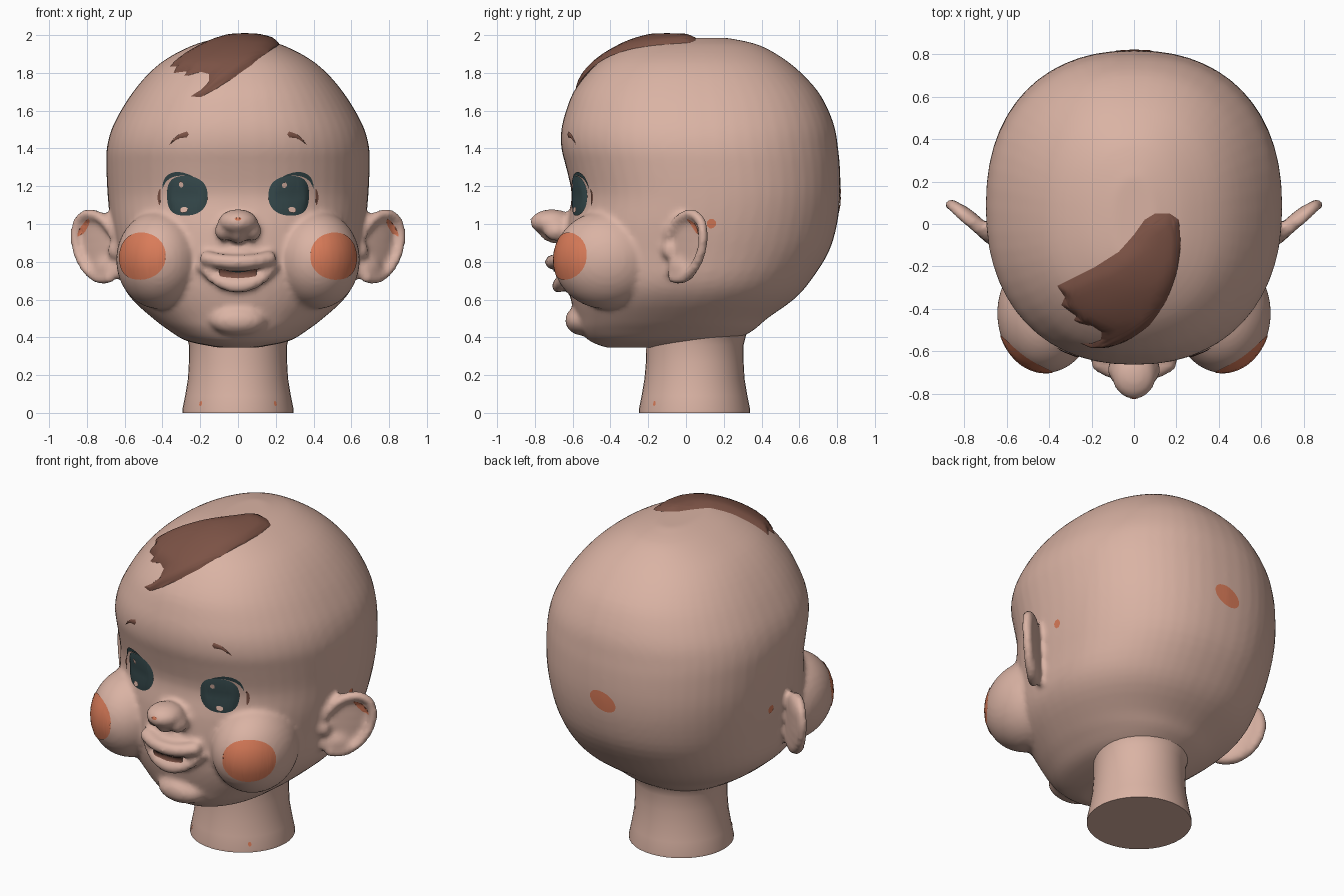
import bpy, bmesh, math
from mathutils import Vector, Matrix
from mathutils.bvhtree import BVHTree
from mathutils.kdtree import KDTree

if "Cube" in bpy.data.objects:
    bpy.data.objects.remove(bpy.data.objects["Cube"])


def material(name, rgb):
    m = bpy.data.materials.new(name)
    m.diffuse_color = (*rgb, 1)
    m.use_nodes = True
    m.node_tree.nodes["Principled BSDF"].inputs["Base Color"].default_value = m.diffuse_color
    return m


SKIN = material("skin", (.70, .45, .37))
BLUSH = material("orange_blush", (.70, .20, .10))
BROWN = material("hair_brown", (.20, .085, .06))
TEAL = material("eye_dark_teal", (.035, .065, .07))


def make_object(name, bm, mat):
    me = bpy.data.meshes.new(name)
    bm.to_mesh(me)
    bm.free()
    me.materials.append(mat)
    me.polygons.foreach_set("use_smooth", [len(p.vertices) <= 4 for p in me.polygons])
    ob = bpy.data.objects.new(name, me)
    bpy.context.collection.objects.link(ob)
    return ob


def catmull(rows, n):
    out = []
    for i in range(len(rows) - 1):
        p = [rows[max(0, min(len(rows) - 1, i + k))] for k in (-1, 0, 1, 2)]
        for j in range(n):
            t = j / n
            out.append([.5 * (2 * b + (c - a) * t + (2 * a - 5 * b + 4 * c - d) * t * t
                              + (3 * b - a - 3 * c + d) * t ** 3) for a, b, c, d in zip(*p)])
    return out + [list(rows[-1])]


def loft(bm, rows, sides, e):
    # rows: z, half width, front y, back y; superellipse sections
    rings = []
    for z, w, f, b in rows:
        cy, ry, ring = (f + b) / 2, (b - f) / 2, []
        for k in range(sides):
            a = math.tau * k / sides
            c, s = math.cos(a), math.sin(a)
            ring.append(bm.verts.new((w * math.copysign(abs(c) ** (2 / e), c),
                                      cy + ry * math.copysign(abs(s) ** (2 / e), s), z)))
        rings.append(ring)
    for r, q in zip(rings, rings[1:]):
        for k in range(sides):
            j = (k + 1) % sides
            bm.faces.new((r[k], r[j], q[j], q[k]))
    bm.faces.new(rings[0][::-1])
    bm.faces.new(rings[-1])


def blob(bm, c, r, rot=None, seg=14):
    m = Matrix.Translation(c) @ (rot or Matrix()) @ Matrix.Diagonal((*r, 1))
    bmesh.ops.create_uvsphere(bm, u_segments=seg, v_segments=seg * 2 // 3, radius=1, matrix=m)


# Skull and jaw
bm = bmesh.new()
loft(bm, catmull([
    (.345, .10, -.42, .10), (.38, .27, -.51, .25), (.44, .37, -.56, .36),
    (.50, .45, -.58, .43), (.60, .56, -.61, .57), (.70, .62, -.63, .66),
    (.85, .65, -.64, .755), (1.0, .675, -.63, .80), (1.15, .69, -.605, .817),
    (1.3, .697, -.635, .815), (1.4, .695, -.66, .805), (1.5, .67, -.66, .79),
    (1.6, .62, -.635, .755), (1.7, .555, -.595, .70), (1.8, .47, -.52, .61),
    (1.88, .37, -.43, .51), (1.95, .23, -.30, .38), (1.985, .10, -.18, .22)], 3), 56, 2.25)

# Nose, muzzle, lips and chin
blob(bm, (0, -.71, 1.01), (.105, .115, .068), seg=24)
blob(bm, (0, -.68, .95), (.045, .095, .055), seg=18)
blob(bm, (0, -.50, .78), (.21, .185, .16), seg=30)
blob(bm, (0, -.55, .49), (.15, .09, .08), seg=24)
for i in range(-6, 7):
    t = i / 6
    blob(bm, (.16 * t, -.705 + .05 * t * t, .798 + .02 * t * t), (.045, .045, .04))
    r = .038 * (1 - .4 * t * t)
    blob(bm, (.19 * t, -.675 + .045 * t * t, .672 + .10 * t * t), (r * 1.2, r, r))

# Cheeks, nostril wings and ears
for s in (1, -1):
    blob(bm, (s * .415, -.42, .81), (.23, .282, .26), seg=36)
    blob(bm, (s * .075, -.685, .965), (.048, .07, .055), seg=18)
    D, W = Vector((s * .75, .66, 0)), Vector((s * .66, -.75, 0))
    Z, C = Vector((0, 0, 1)), Vector((s * .74, 0, .88))
    rot = Matrix((D, W * -s, Z)).transposed().to_4x4()

    def ear(u, v, w=0):
        return C + D * (u + .28 * v) + Z * v + W * w

    for v in (-.1, -.05, 0, .05, .1):
        blob(bm, ear(-.01, v, -.012), (.135 - .2 * abs(v), .022, .09), rot, 20)
    for k in range(27):
        a = math.radians(-110 + 270 * k / 26)
        blob(bm, ear(.145 * math.cos(a), .173 * math.sin(a), .012), (.028, .03, .028), rot, 12)
    blob(bm, ear(-.02, -.125, .005), (.08, .032, .065), rot, 18)
    blob(bm, ear(-.12, -.02, .01), (.04, .035, .05), rot)

head = make_object("head", bm, SKIN)
mod = head.modifiers.new("fuse", 'REMESH')
mod.mode, mod.voxel_size = 'VOXEL', .017
mod = head.modifiers.new("soften", 'SMOOTH')
mod.factor, mod.iterations = .5, 4
fused = bpy.data.meshes.new_from_object(
    head.evaluated_get(bpy.context.evaluated_depsgraph_get()))
head.modifiers.clear()
head.data = fused
if not fused.materials:
    fused.materials.append(SKIN)
fused.polygons.foreach_set("use_smooth", [True] * len(fused.polygons))

# Neck
bm = bmesh.new()
loft(bm, [(0, .295, -.25, .34), (.015, .295, -.25, .34), (.09, .28, -.235, .325),
          (.18, .265, -.22, .31), (.27, .26, -.212, .305), (.36, .26, -.21, .305),
          (.42, .275, -.21, .32), (.48, .30, -.2, .37), (.6, .3, -.2, .38)], 40, 2)
neck = make_object("neck", bm, SKIN)


def tree(ob):
    return BVHTree.FromPolygons([v.co.copy() for v in ob.data.vertices],
                                [tuple(p.vertices) for p in ob.data.polygons])


HEAD, NECK = tree(head), tree(neck)


def decal(name, pts, mat, off=.004, puff=0, fade=.04, on=HEAD, cuts=4):
    # thin plate: fill an outline, then wrap it on the skin
    bm = bmesh.new()
    f = bm.faces.new([bm.verts.new(p) for p in pts])
    bmesh.ops.triangulate(bm, faces=[f], quad_method='FIXED', ngon_method='EAR_CLIP')
    bmesh.ops.subdivide_edges(bm, edges=bm.edges[:], cuts=cuts, use_grid_fill=True)
    rim = [v.co.copy() for v in bm.verts if v.is_boundary]
    kd = KDTree(len(rim))
    for i, p in enumerate(rim):
        kd.insert(p, i)
    kd.balance()
    normals = {}
    for v in bm.verts:
        d = min(1, kd.find(v.co)[2] / fade)
        co, n, _, _ = on.find_nearest(v.co)
        v.co = co + n * (off + puff * math.sin(d * math.pi / 2))
        normals[v] = n.copy()
    bm.normal_update()
    if sum(f.normal.dot(normals[f.verts[0]]) * f.calc_area() for f in bm.faces) < 0:
        bmesh.ops.reverse_faces(bm, faces=bm.faces[:])
    return make_object(name, bm, mat)


def oval(c, u, v, n=28, e=2.0):
    c, u, v, out = Vector(c), Vector(u), Vector(v), []
    for k in range(n):
        a = math.tau * (k + .5) / n
        x, y = math.cos(a), math.sin(a)
        out.append(c + u * math.copysign(abs(x) ** (2 / e), x)
                   + v * math.copysign(abs(y) ** (2 / e), y))
    return out


def arc(s, a0, a1, y):
    # tapered band around the upper outer side of the eye
    out = []
    for grow, order in ((.012, range(11)), (-.006, range(10, -1, -1))):
        for i in order:
            a = math.radians(a0 + (a1 - a0) * i / 10)
            g = grow * (.3 + math.sin(math.pi * i / 10))
            out.append((s * (.285 + (.152 + g) * math.cos(a)), y, 1.135 + (.132 + g) * math.sin(a)))
    return out


# Painted face details, both sides
for s, side in ((1, "left"), (-1, "right")):
    decal(side + "_eye", oval((s * .275, -.575, 1.15), (.113, s * .03, 0), (0, 0, .107), 32, 2.3),
          TEAL, .004, .012)
    gx = .24 if s > 0 else -.30
    decal(side + "_eye_glint", oval((gx, -.58, 1.21), (.014, 0, 0), (0, 0, .017), 12), SKIN, .021)
    decal(side + "_eye_glint_low", oval((s * .283, -.58, 1.073), (.024, 0, 0), (0, 0, .016), 12),
          SKIN, .021)
    decal(side + "_lash", arc(s, 20, 112, -.56), TEAL, .005, cuts=2)
    decal(side + "_lash_tip", arc(s, -14, 20, -.53), BROWN, .005, cuts=2)
    decal(side + "_brow", [(s * x, -.62, z) for x, z in (
        (.39, 1.415), (.355, 1.452), (.315, 1.478), (.27, 1.49), (.258, 1.475),
        (.27, 1.458), (.315, 1.455), (.355, 1.437))], BROWN, .004, .004, .01)
    decal(side + "_cheek_blush", oval((s * .51, -.63, .835), (s * .132, .10, 0), (0, 0, .122), 32, 2.2),
          BLUSH)
    decal(side + "_ear_blush", oval((s * .815, .04, .985), (s * .030, .022, -.025),
                                    (s * -.02, -.015, .045), 16), BLUSH)
    decal(side + "_ear_back_spot", oval((s * .69, .135, 1.0), (0, .025, 0), (0, 0, .027), 8), BLUSH)
    decal(side + "_neck_spot", oval((s * .2, -.17, .05), (.013, 0, 0), (0, 0, .015), 8), BLUSH,
          .003, on=NECK)

# Small central spots and mouth
decal("nose_spot", oval((0, -.83, 1.03), (.02, 0, 0), (0, 0, .012), 12), BLUSH)
decal("back_spot", oval((0, .82, 1.13), (.085, 0, .03), (-.02, 0, .055), 24), BLUSH)
decal("mouth", [(-.125, -.69, .763), (-.06, -.70, .758), (0, -.70, .756), (.06, -.70, .758),
                (.125, -.69, .763), (.09, -.70, .732), (0, -.70, .718), (-.09, -.70, .732)], BROWN, .004)
decal("mouth_inner", [(-.09, -.70, .757), (0, -.70, .752), (.09, -.70, .757),
                      (.06, -.70, .741), (0, -.70, .735), (-.06, -.70, .741)], TEAL, .007)

# Hair lock swept over the forehead
decal("hair_lock", [
    (.10, .05, 1.99), (.17, .05, 1.98), (.215, .02, 1.97), (.22, -.10, 1.95), (.20, -.22, 1.93),
    (.15, -.35, 1.89), (.07, -.47, 1.83), (-.03, -.55, 1.77), (-.12, -.585, 1.715),
    (-.20, -.60, 1.68), (-.26, -.58, 1.685), (-.20, -.57, 1.715), (-.155, -.545, 1.75),
    (-.15, -.50, 1.785), (-.19, -.465, 1.79), (-.25, -.45, 1.77), (-.275, -.44, 1.77), (-.26, -.42, 1.79),
    (-.34, -.38, 1.795), (-.32, -.34, 1.825), (-.36, -.29, 1.83), (-.28, -.25, 1.89),
    (-.18, -.20, 1.94), (-.07, -.13, 1.97), (0, -.05, 1.98), (.05, .02, 1.99)],
      BROWN, .003, .022, .06, cuts=7)
